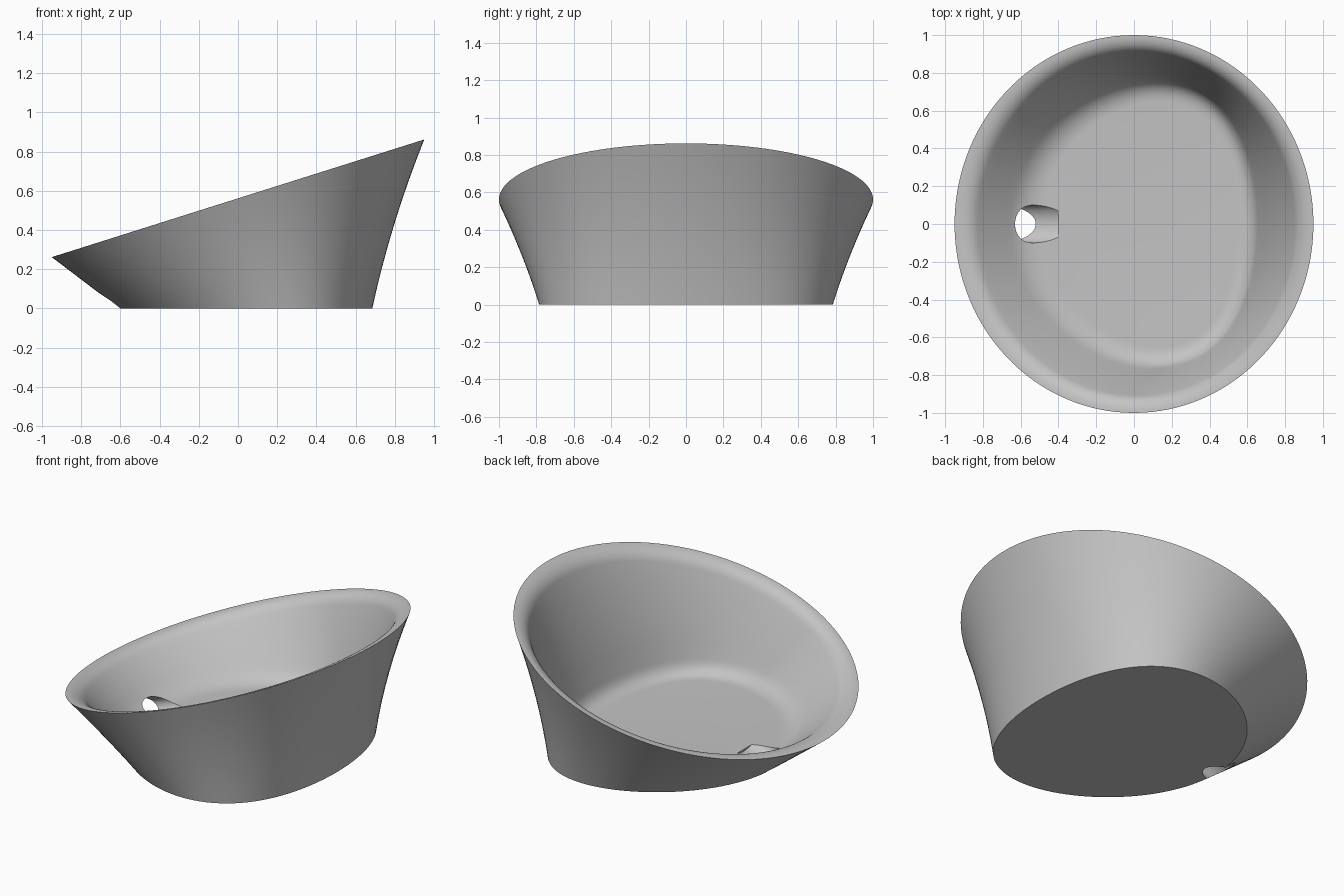
import bpy
import bmesh
from math import cos, sin, tau, radians
from mathutils import Vector, Matrix

cube = bpy.data.objects.get("Cube")
if cube:
    bpy.data.objects.remove(cube, do_unlink=True)

SEGMENTS = 128
WALL = 0.063      # wall thickness
FLOOR = 0.063     # height of the inner floor
FILLET = 0.09     # size of the inner floor fillet
FLARE = 0.01      # inward bow of the wall, strongest on the high side
FLOOR_CENTRE = Vector((0.08, 0, FLOOR))
RIM_CENTRE = Vector((0, 0, 0.562))

grey = bpy.data.materials.new("plain grey")
grey.use_nodes = True
colour = (0.55, 0.55, 0.55, 1)
grey.diffuse_color = colour
bsdf = next(n for n in grey.node_tree.nodes if n.type == 'BSDF_PRINCIPLED')
bsdf.inputs["Base Color"].default_value = colour


def curve(a, b, c, steps):
    """Rounded corner from a to c with its corner at b."""
    return [a.lerp(b, t).lerp(b.lerp(c, t), t)
            for t in (i / steps for i in range(steps + 1))]


def section(angle):
    """Wall section at one angle, from the base over the rim to the floor."""
    c, s = cos(angle), sin(angle)
    # Egg-shaped base, fuller towards the high side
    base = Vector((0.04 + 0.645 * c + 0.12 * s * s, 0.785 * s, 0))
    rim = RIM_CENTRE + Vector((0.95 * c, s, 0.30 * c))
    up = (rim - base).normalized()
    inward = (RIM_CENTRE - rim).normalized()
    inner_rim = rim + inward * (WALL / up.cross(inward).length)
    corner = inner_rim - up * ((inner_rim.z - FLOOR) / up.z)
    to_middle = (FLOOR_CENTRE - corner).normalized()
    outside = [base.lerp(rim, i / 8) for i in range(8)]
    lip = curve(rim, inner_rim, inner_rim - up * WALL, 10)
    foot = curve(corner + up * FILLET, corner, corner + to_middle * FILLET, 8)
    wall = [lip[-1].lerp(foot[0], i / 5) for i in range(1, 5)]
    points = outside + lip + wall + foot
    for p in points:
        t = p.z / rim.z
        p -= Vector((c, s, 0)) * (4 * t * (1 - t) * FLARE * (1 + c))
    return points


# Tilted bowl: lofted sections, closed by a base and a floor
bm = bmesh.new()
columns = [[bm.verts.new(p) for p in section(tau * i / SEGMENTS)]
           for i in range(SEGMENTS)]
for i, left in enumerate(columns):
    right = columns[(i + 1) % SEGMENTS]
    for j in range(len(left) - 1):
        bm.faces.new((left[j], right[j], right[j + 1], left[j + 1]))
bm.faces.new([col[0] for col in reversed(columns)])
bm.faces.new([col[-1] for col in columns])
bmesh.ops.recalc_face_normals(bm, faces=bm.faces)
mesh = bpy.data.meshes.new("tilted_bowl")
bm.to_mesh(mesh)
bm.free()
mesh.materials.append(grey)
bowl = bpy.data.objects.new("tilted_bowl", mesh)
bpy.context.collection.objects.link(bowl)

# Slanted oval drain hole through the low side
half_width, half_height, start, end = 0.10, 0.066, -0.5, 0.134
tilt = radians(20)
along = Vector((cos(tilt), 0, sin(tilt)))
across = Vector((-sin(tilt), 0, cos(tilt)))
middle = Vector((-0.52, 0, 0)) + across * half_height + along * (start + end) / 2
turn = along.to_track_quat('Z', 'Y').to_matrix().to_4x4()
bm = bmesh.new()
bmesh.ops.create_cone(
    bm, cap_ends=True, segments=48, radius1=1, radius2=1, depth=end - start,
    matrix=Matrix.Translation(middle) @ turn
    @ Matrix.Diagonal((half_width, half_height, 1, 1)))
cut_mesh = bpy.data.meshes.new("drain_cutter")
bm.to_mesh(cut_mesh)
bm.free()
cut_mesh.materials.append(grey)
cutter = bpy.data.objects.new("drain_cutter", cut_mesh)
cutter.hide_render = True
bpy.context.collection.objects.link(cutter)

drain = bowl.modifiers.new("drain_hole", 'BOOLEAN')
drain.operation = 'DIFFERENCE'
drain.solver = 'EXACT'
drain.object = cutter
for ob in bpy.context.selected_objects:
    ob.select_set(False)
bowl.select_set(True)
bpy.context.view_layer.objects.active = bowl
bpy.ops.object.modifier_apply(modifier=drain.name)
bpy.data.objects.remove(cutter, do_unlink=True)
bpy.ops.object.shade_smooth_by_angle(angle=radians(30))
